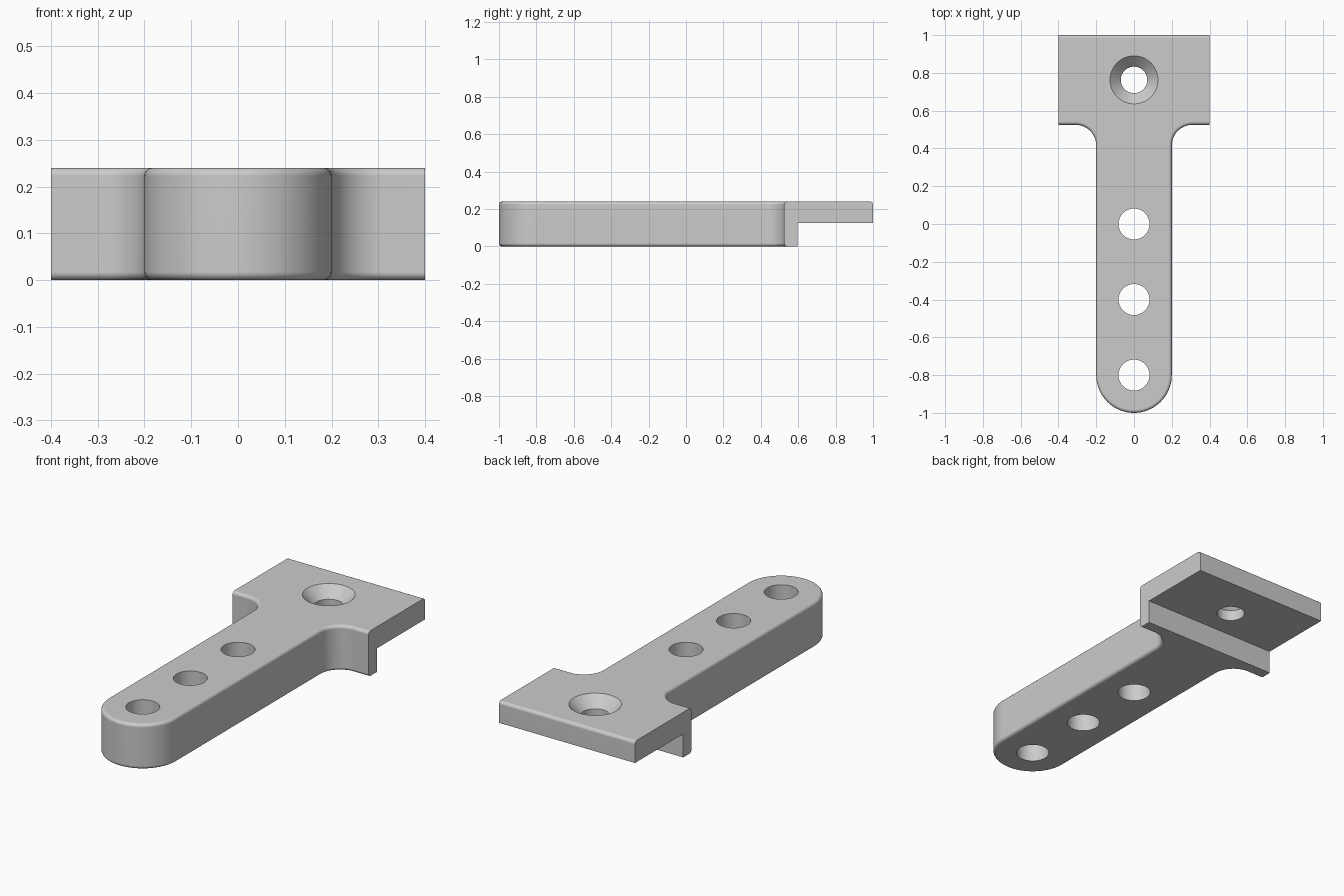
import bpy
import bmesh
from math import cos, sin, radians

HEIGHT, HEAD_HALF, BACK = 0.24, 0.4, 1.0

if "Cube" in bpy.data.objects:
    bpy.data.objects.remove(bpy.data.objects["Cube"])

gray = bpy.data.materials.new("light gray")
gray.use_nodes = True
gray.diffuse_color = (0.6, 0.6, 0.6, 1)
gray.node_tree.nodes["Principled BSDF"].inputs["Base Color"].default_value = (0.6, 0.6, 0.6, 1)


def arc(cx, cy, r, start, end, steps):
    angles = [radians(start + (end - start) * i / steps) for i in range(steps + 1)]
    return [(cx + r * cos(a), cy + r * sin(a)) for a in angles]


def select_only(obj):
    bpy.ops.object.select_all(action="DESELECT")
    obj.select_set(True)
    bpy.context.view_layer.objects.active = obj


def cut(obj, cutter):
    """Subtract the active helper from the part, then drop the helper."""
    cutter.hide_render = True
    mod = obj.modifiers.new("cut", "BOOLEAN")
    mod.operation, mod.solver, mod.object = "DIFFERENCE", "EXACT", cutter
    select_only(obj)
    bpy.ops.object.modifier_apply(modifier=mod.name)
    bpy.data.objects.remove(cutter)


def round_cutter(y, bottom, top, r1, r2):
    bpy.ops.mesh.primitive_cone_add(vertices=64, radius1=r1, radius2=r2, depth=top - bottom,
                                    location=(0, y, (bottom + top) / 2))
    return bpy.context.object


# T-shaped outline: rounded tip, straight arm, filleted shoulder, wide head
half = arc(0, -0.8, 0.2, -90, 0, 20) + arc(0.31, 0.415, 0.11, 180, 90, 14)
half += [(HEAD_HALF, 0.525), (HEAD_HALF, BACK)]
outline = half + [(-x, y) for x, y in reversed(half[1:])]

bm = bmesh.new()
base = bm.faces.new([bm.verts.new((x, y, 0)) for x, y in outline])
top = bmesh.ops.extrude_face_region(bm, geom=[base])["geom"]
bmesh.ops.translate(bm, vec=(0, 0, HEIGHT), verts=[v for v in top if isinstance(v, bmesh.types.BMVert)])
bmesh.ops.recalc_face_normals(bm, faces=bm.faces)


# Round the rims, leaving the head's sides and lower back edge sharp
def is_rounded(edge):
    a, b = (v.co for v in edge.verts)
    mid = (a + b) / 2
    if abs(a.z - b.z) > 0.01 or abs(mid.x) > HEAD_HALF - 0.001:
        return False
    return not (mid.y > BACK - 0.001 and mid.z < 0.01)


bmesh.ops.bevel(bm, geom=[e for e in bm.edges if is_rounded(e)], offset=0.017,
                offset_type="OFFSET", segments=5, profile=0.5, affect="EDGES")
mesh = bpy.data.meshes.new("bracket_body")
bm.to_mesh(mesh)
bm.free()
body = bpy.data.objects.new("bracket_body", mesh)
bpy.context.collection.objects.link(body)
mesh.materials.append(gray)

# Step under the head
bpy.ops.mesh.primitive_cube_add(size=1, location=(0, 0.595 + 0.5, 0.125 - 0.5))
cut(body, bpy.context.object)

# Arm holes
for y in (0, -0.4, -0.8):
    cut(body, round_cutter(y, -0.1, 0.4, 0.082, 0.082))

# Countersunk screw hole in the head
cut(body, round_cutter(0.763, -0.1, 0.4, 0.07, 0.07))
cut(body, round_cutter(0.763, 0.183, 0.263, 0.07, 0.15))

# Smooth curves with crisp edges
select_only(body)
bpy.ops.object.shade_smooth_by_angle(angle=radians(30))
weighted = body.modifiers.new("weighted_normals", "WEIGHTED_NORMAL")
weighted.keep_sharp = True
